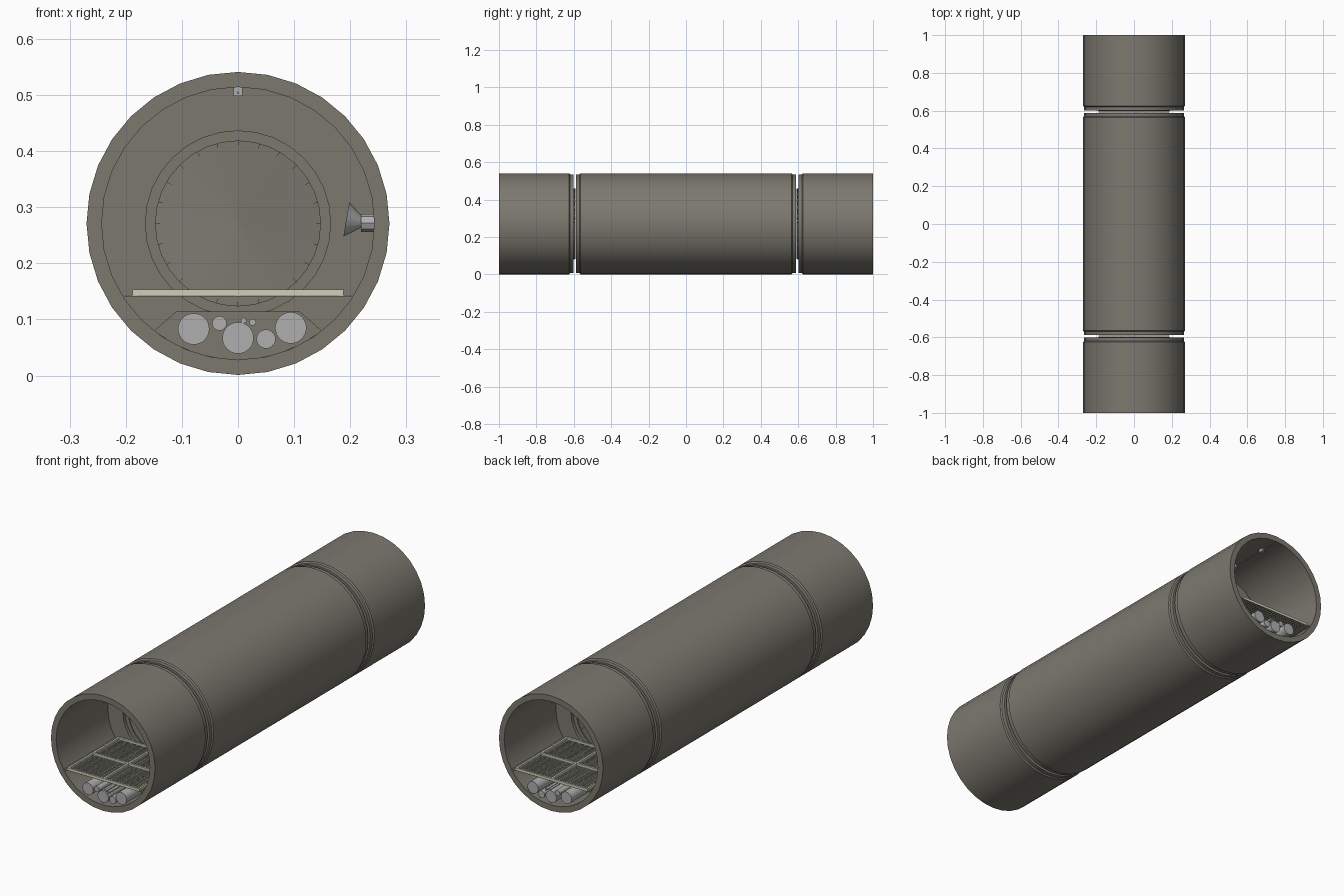
import bpy, bmesh, math
from mathutils import Matrix, Vector

if "Cube" in bpy.data.objects:
    bpy.data.objects.remove(bpy.data.objects["Cube"], do_unlink=True)

CZ = 0.271      # height of the tube axis
SIDES = 32


def material(name, color):
    m = bpy.data.materials.new(name)
    m.use_nodes = True
    m.diffuse_color = (*color, 1)
    m.node_tree.nodes["Principled BSDF"].inputs["Base Color"].default_value = (*color, 1)
    return m


WALL = material("wall_olive_grey", (0.2, 0.19, 0.158))
STEEL = material("pipe_grey", (0.43, 0.43, 0.43))
PALE = material("floor_pale_green", (0.62, 0.63, 0.48))
MESH = material("grating_grey_green", (0.36, 0.37, 0.29))
DARK = material("lamp_dark", (0.06, 0.06, 0.06))


def finish(name, bm, mat, smooth=True):
    bmesh.ops.recalc_face_normals(bm, faces=bm.faces)
    me = bpy.data.meshes.new(name)
    bm.to_mesh(me)
    bm.free()
    me.materials.append(mat)
    ob = bpy.data.objects.new(name, me)
    bpy.context.scene.collection.objects.link(ob)
    if smooth:
        for p in me.polygons:
            p.use_smooth = True
        me.set_sharp_from_angle(angle=math.radians(30))
    return ob


def lathe(name, profile, mat, sides=SIDES):
    """Turn a closed (radius, y) loop around the tube axis."""
    bm = bmesh.new()
    rings = []
    for i in range(sides):
        a = 2 * math.pi * i / sides
        rings.append([bm.verts.new((r * math.sin(a), y, CZ + r * math.cos(a)))
                      for r, y in profile])
    n = len(profile)
    for i in range(sides):
        p, q = rings[i], rings[(i + 1) % sides]
        for j in range(n):
            k = (j + 1) % n
            bm.faces.new((p[j], q[j], q[k], p[k]))
    return finish(name, bm, mat)


def box(bm, lo, hi):
    size = [b - a for a, b in zip(lo, hi)]
    mid = [(a + b) / 2 for a, b in zip(lo, hi)]
    bmesh.ops.create_cube(bm, size=1, matrix=Matrix.Translation(mid) @ Matrix.Diagonal((*size, 1)))


def rod(bm, a, b, r1, r2=None, sides=24, caps=True):
    a, b = Vector(a), Vector(b)
    d = b - a
    rot = d.to_track_quat("Z", "Y").to_matrix().to_4x4()
    bmesh.ops.create_cone(bm, cap_ends=caps, segments=sides, radius1=r1,
                          radius2=r1 if r2 is None else r2, depth=d.length,
                          matrix=Matrix.Translation((a + b) / 2) @ rot)


# Middle tube, with stepped ends and bulkheads
half = [(0.165, 0.573), (0.165, 0.588), (0.264, 0.588), (0.264, 0.57), (0.27, 0.565)]
lathe("middle_tube", [(0.243, 0.573)] + half
      + [(r, -y) for r, y in reversed(half)] + [(0.243, -0.573)], WALL)

# End tubes and iris doors
end = [(0.27, 1), (0.27, 0.625), (0.264, 0.62), (0.264, 0.602), (0.165, 0.602),
       (0.165, 0.617), (0.243, 0.617), (0.243, 1)]
for side, s in (("front", -1), ("back", 1)):
    lathe(side + "_tube", [(r, s * y) for r, y in end], WALL)
    lathe(side + "_iris_ring", [(r, s * y) for r, y in
          ((0.147, 0.597), (0.19, 0.597), (0.19, 0.602), (0.147, 0.602))], WALL)
    bm = bmesh.new()
    blades = 24
    for i in range(blades):
        a0, a1 = (2 * math.pi * (i + k) / blades for k in (0, 1.08))
        loop = []
        for r, a, y in ((0, a0, 0.594), (0.188, a0, 0.596), (0.188, a1, 0.592)):
            loop.append(bm.verts.new((r * math.sin(a), s * y, CZ + r * math.cos(a))))
        bm.faces.new(loop)
    ext = bmesh.ops.extrude_face_region(bm, geom=bm.faces[:])
    bmesh.ops.translate(bm, vec=(0, -s * 0.002, 0),
                        verts=[g for g in ext["geom"] if isinstance(g, bmesh.types.BMVert)])
    finish(side + "_iris_blades", bm, WALL, smooth=False)


# Fittings of each section: floor, pipes, supports, ceiling cable
PIPES = [(-0.079, 0.083, 0.028), (-0.033, 0.093, 0.013), (0, 0.067, 0.028),
         (0.05, 0.065, 0.017), (0.094, 0.085, 0.028), (0.01, 0.098, 0.005),
         (0.026, 0.095, 0.006)]


def fit_out(tag, y0, y1, rows, supports):
    # walkway frame
    bm = bmesh.new()
    w, t = 0.188, 0.009
    for x in (-w + t / 2, 0, w - t / 2):
        box(bm, (x - t / 2, y0, 0.143), (x + t / 2, y1, 0.153))
    for i in range(rows + 1):
        y = y0 + (y1 - y0 - t) * i / rows
        box(bm, (-w, y, 0.1435), (w, y + t, 0.1535))
    finish(tag + "_floor_frame", bm, PALE, smooth=False)

    # grating of crossed bars
    bm = bmesh.new()
    step, b = 0.0125, 0.0022
    nx, ny = round(0.4 / step), round((y1 - y0) / step)
    for i in range(nx + 1):
        x = -0.2 + 0.4 * i / nx
        box(bm, (x - b, y0, 0.1405), (x + b, y1, 0.143))
    for i in range(ny + 1):
        y = y0 + b + (y1 - y0 - 2 * b) * i / ny
        box(bm, (-0.205, y - b, 0.141), (0.205, y + b, 0.1435))
    finish(tag + "_floor_grating", bm, MESH, smooth=False)

    # pipes
    bm = bmesh.new()
    for x, z, r in PIPES:
        rod(bm, (x, y0, z), (x, y1, z), r, sides=32)
    finish(tag + "_pipes", bm, STEEL)

    # pipe supports, shaped to the bottom of the tube
    bm = bmesh.new()
    for y in supports:
        pts = [(-0.11, 0.114), (0.11, 0.114)]
        for i in range(9):
            a = math.radians(38 - 76 * i / 8)
            pts.append((0.243 * math.sin(a), CZ - 0.243 * math.cos(a)))
        f = bm.faces.new([bm.verts.new((x, y - 0.008, z)) for x, z in pts])
        ext = bmesh.ops.extrude_face_region(bm, geom=[f])
        bmesh.ops.translate(bm, vec=(0, 0.016, 0),
                            verts=[g for g in ext["geom"] if isinstance(g, bmesh.types.BMVert)])
    finish(tag + "_pipe_supports", bm, WALL, smooth=False)

    # ceiling cable and clips
    bm = bmesh.new()
    rod(bm, (0, y0, 0.504), (0, y1, 0.504), 0.0025, sides=8)
    for i in range(rows):
        y = y0 + (y1 - y0) * (i + 0.5) / rows
        box(bm, (-0.008, y - 0.01, 0.498), (0.008, y + 0.01, 0.516))
    finish(tag + "_ceiling_cable", bm, STEEL)


fit_out("front", -1, -0.617, 2, [-0.63])
fit_out("middle", -0.573, 0.573, 6, [-0.4, 0, 0.4])
fit_out("back", 0.617, 1, 2, [0.63])

# Wall lamp on the left of the front section
LY = -0.8
bm = bmesh.new()
rod(bm, (0.245, LY, 0.272), (0.219, LY, 0.272), 0.016, sides=8)
rod(bm, (0.222, LY, 0.273), (0.193, LY, 0.278), 0.009, 0.031, sides=12, caps=False)
finish("wall_lamp", bm, STEEL)
bm = bmesh.new()
rod(bm, (0.206, LY, 0.276), (0.202, LY, 0.2765), 0.02, 0.023, sides=12)
finish("wall_lamp_lens", bm, DARK)
